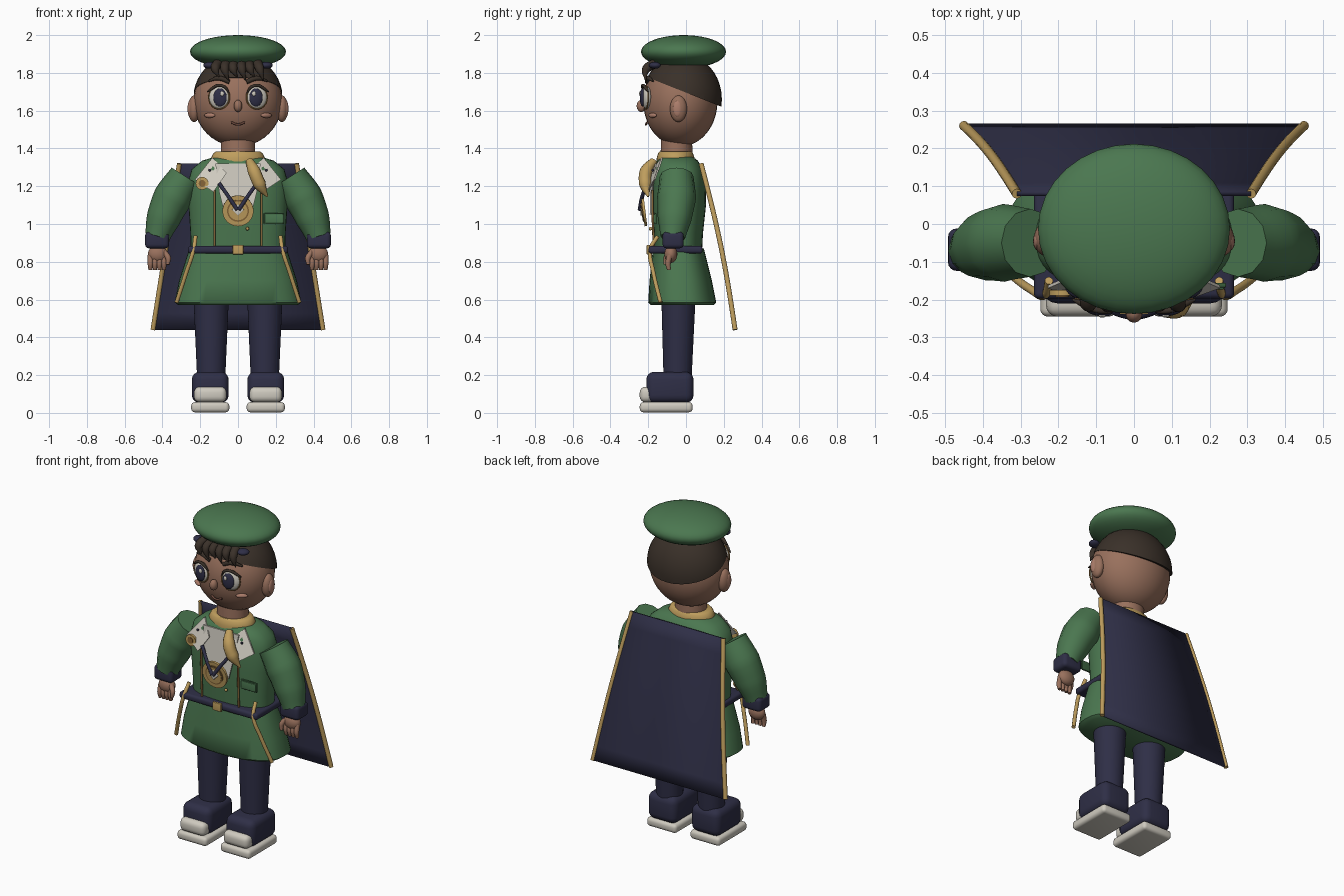
import bpy, bmesh, math
from mathutils import Matrix, Vector

if "Cube" in bpy.data.objects:
    bpy.data.objects.remove(bpy.data.objects["Cube"], do_unlink=True)


def material(name, *rgb):
    m = bpy.data.materials.new(name)
    m.use_nodes = True
    m.diffuse_color = (*rgb, 1)
    m.node_tree.nodes["Principled BSDF"].inputs["Base Color"].default_value = (*rgb, 1)
    return m


GREEN = material("coat green", .07, .185, .08)
MOSS = material("pocket green", .04, .11, .045)
NAVY = material("navy", .028, .028, .062)
SKIN = material("skin", .32, .165, .11)
BLUSH = material("blush", .42, .21, .15)
LIP = material("lip brown", .15, .065, .045)
HAIR = material("dark brown hair", .042, .03, .022)
GOLD = material("gold", .52, .34, .11)
BRONZE = material("bronze", .24, .13, .04)
WHITE = material("off white", .62, .59, .52)


def finish(name, mesh, mat, angle=40):
    mesh.materials.clear()
    mesh.materials.append(mat)
    mesh.shade_smooth()
    mesh.set_sharp_from_angle(angle=math.radians(angle))
    ob = bpy.data.objects.new(name, mesh)
    bpy.context.collection.objects.link(ob)
    return ob


def from_bm(name, bm, mat, angle=40):
    bmesh.ops.recalc_face_normals(bm, faces=bm.faces)
    mesh = bpy.data.meshes.new(name)
    bm.to_mesh(mesh)
    bm.free()
    return finish(name, mesh, mat, angle)


def ball(name, mat, loc, radii, cut=None, tilt=0):
    bm = bmesh.new()
    bmesh.ops.create_uvsphere(bm, u_segments=32, v_segments=20, radius=1)
    m = Matrix.Translation(loc) @ Matrix.Rotation(tilt, 4, "Z") @ Matrix.Diagonal((*radii, 1))
    bmesh.ops.transform(bm, matrix=m, verts=bm.verts)
    if cut:
        res = bmesh.ops.bisect_plane(bm, geom=bm.verts[:] + bm.edges[:] + bm.faces[:],
                                     plane_co=cut[0], plane_no=cut[1], clear_inner=True)
        bmesh.ops.edgeloop_fill(bm, edges=[e for e in res["geom_cut"]
                                           if isinstance(e, bmesh.types.BMEdge)])
    return from_bm(name, bm, mat)


def box(name, mat, loc, size, bevel=0, roll=0):
    bm = bmesh.new()
    bmesh.ops.create_cube(bm, size=1)
    bmesh.ops.scale(bm, vec=size, verts=bm.verts)
    if bevel:
        bmesh.ops.bevel(bm, geom=bm.edges[:], offset=bevel, segments=4, profile=.5, affect="EDGES")
    bmesh.ops.transform(bm, matrix=Matrix.Translation(loc) @ Matrix.Rotation(roll, 4, "Y"), verts=bm.verts)
    return from_bm(name, bm, mat)


def disc(name, mat, loc, r, depth, tilt=0, sides=32):
    bm = bmesh.new()
    bmesh.ops.create_cone(bm, cap_ends=True, segments=sides, radius1=r, radius2=r, depth=depth)
    m = Matrix.Translation(loc) @ Matrix.Rotation(math.pi / 2 + tilt, 4, "X")
    bmesh.ops.transform(bm, matrix=m, verts=bm.verts)
    return from_bm(name, bm, mat)


def loft(name, mat, rings, power=2, n=40):
    """Stack of (super)elliptical rings given as x, y, z, rx, ry."""
    bm = bmesh.new()
    loops = []
    for x, y, z, rx, ry in rings:
        loop = []
        for i in range(n):
            a = math.tau * i / n
            c, s = math.cos(a), math.sin(a)
            px = math.copysign(abs(c) ** (2 / power), c)
            py = math.copysign(abs(s) ** (2 / power), s)
            loop.append(bm.verts.new((x + rx * px, y + ry * py, z)))
        loops.append(loop)
    for a, b in zip(loops, loops[1:]):
        for i in range(n):
            bm.faces.new((a[i], a[(i + 1) % n], b[(i + 1) % n], b[i]))
    bm.faces.new(loops[0])
    bm.faces.new(loops[-1])
    return from_bm(name, bm, mat, 50)


def tube(name, mat, pts, r, radii=None, closed=False):
    cu = bpy.data.curves.new(name, "CURVE")
    cu.dimensions = "3D"
    cu.bevel_depth, cu.bevel_resolution, cu.resolution_u = r, 4, 6
    cu.use_fill_caps = True
    sp = cu.splines.new("BEZIER")
    sp.bezier_points.add(len(pts) - 1)
    sp.use_cyclic_u = closed
    for i, p in enumerate(pts):
        b = sp.bezier_points[i]
        b.co = p
        b.handle_left_type = b.handle_right_type = "AUTO"
        b.radius = radii[i] if radii else 1
    tmp = bpy.data.objects.new(name + " path", cu)
    bpy.context.collection.objects.link(tmp)
    mesh = bpy.data.meshes.new_from_object(tmp.evaluated_get(bpy.context.evaluated_depsgraph_get()))
    bpy.data.objects.remove(tmp, do_unlink=True)
    return finish(name, mesh, mat)


def plate(name, mat, pts, thick=.008):
    bm = bmesh.new()
    f = bm.faces.new([bm.verts.new(p) for p in pts])
    ext = bmesh.ops.extrude_face_region(bm, geom=[f])
    bmesh.ops.translate(bm, vec=(0, thick, 0),
                        verts=[v for v in ext["geom"] if isinstance(v, bmesh.types.BMVert)])
    return from_bm(name, bm, mat, 20)


# Head, hair and beret
ball("head", SKIN, (0, -.03, 1.65), (.235, .197, .24))
ball("hair_cap", HAIR, (0, -.02, 1.66), (.238, .21, .24), cut=((0, -.2, 1.775), (0, .155, .39)))
ball("beret", GREEN, (0, -.013, 1.912), (.254, .225, .088))
for i, x in enumerate((-.12, -.07, -.025, .02, .065, .115)):
    drop = .03 if i % 2 else .012
    tube("fringe_tuft", HAIR, [(x * .9, -.165, 1.85), (x, -.21, 1.82), (x + .02, -.215, 1.79 - drop)],
         .026, (1, .9, .1))
ball("nose", SKIN, (0, -.236, 1.625), (.022, .025, .032))
tube("mouth", LIP, [(-.036, -.205, 1.538), (0, -.212, 1.527), (.036, -.205, 1.538)], .006)
loft("neck", SKIN, [(0, -.05, 1.34, .092, .085), (0, -.05, 1.46, .09, .082)])

# Coat
loft("torso", GREEN, [(0, -.04, .86, .25, .125), (0, -.04, .95, .252, .13), (0, -.036, 1.1, .262, .142),
                      (0, -.036, 1.22, .265, .14), (0, -.04, 1.29, .245, .13), (0, -.045, 1.335, .19, .108),
                      (0, -.05, 1.36, .11, .08)], 2.5)
loft("coat_skirt", GREEN, [(0, -.02, .57, .315, .165), (0, -.02, .585, .335, .18), (0, -.028, .7, .312, .165),
                           (0, -.04, .87, .258, .135)], 2.5)
box("belt", NAVY, (0, -.055, .864), (.53, .285, .04), .015)
box("belt_buckle", GOLD, (0, -.2, .864), (.058, .016, .05), .004)
loft("collar_band", GOLD, [(0, -.055, 1.325, .14, .1), (0, -.055, 1.35, .142, .1), (0, -.055, 1.375, .13, .092),
                           (0, -.055, 1.385, .115, .084)])
box("pocket", MOSS, (.19, -.162, 1.028), (.108, .012, .058), .004)
box("pocket_flap", GREEN, (.19, -.167, 1.028), (.098, .012, .046), .004)

# Shirt front, scarf and medallion
plate("shirt_front", WHITE, [(-.12, -.165, 1.32), (.12, -.165, 1.32), (.1, -.19, 1.17), (.07, -.192, 1.05),
                             (-.07, -.192, 1.05), (-.1, -.19, 1.17)])
tube("scarf_tail", GOLD, [(.06, -.17, 1.335), (.085, -.21, 1.28), (.115, -.215, 1.21), (.155, -.2, 1.145)],
     .034, (.6, 1, 1, .15))
disc("medallion", GOLD, (0, -.222, 1.07), .082, .014, .12)
disc("medallion_ring", BRONZE, (0, -.226, 1.07), .058, .014, .12)
disc("medallion_center", GOLD, (0, -.229, 1.07), .05, .014, .12)
box("medallion_gem", WHITE, (0, -.235, 1.075), (.046, .012, .046), .004, math.pi / 4)
disc("brooch", GOLD, (-.19, -.182, 1.215), .034, .014)
disc("brooch_center", BRONZE, (-.19, -.186, 1.215), .018, .014)
ball("chest_button", GOLD, (.05, -.188, .975), (.009, .009, .009))

# Cape with gold edging


def cape_point(u, t):
    return Vector((u * (.31 + .14 * t), .08 + .18 * t + .015 * math.sin(math.pi * t), 1.32 - .88 * t))


bm = bmesh.new()
rows = [[bm.verts.new(cape_point(u, t / 10)) for u in (-1, 0, 1)] for t in range(11)]
for a, b in zip(rows, rows[1:]):
    for i in range(2):
        bm.faces.new((a[i], a[i + 1], b[i + 1], b[i]))
cape = from_bm("cape", bm, NAVY)
solid = cape.modifiers.new("thickness", "SOLIDIFY")
solid.thickness, solid.offset = .012, 0

# Paired parts
for s, side in ((1, "left_"), (-1, "right_")):
    def P(x, y, z):
        return (s * x, y, z)

    tube(side + "cape_edge", GOLD, [cape_point(s, t / 5) for t in range(6)], .013)

    # Face
    ball(side + "ear", SKIN, P(.232, -.04, 1.61), (.033, .045, .07))
    ball(side + "ear_inner", BLUSH, P(.256, -.045, 1.61), (.011, .024, .042))
    ball(side + "eye_white", WHITE, P(.1, -.209, 1.67), (.054, .024, .06), tilt=s * .2)
    ball(side + "eye_iris", NAVY, P(.095, -.23, 1.67), (.036, .013, .048), tilt=s * .2)
    ball(side + "eye_glint", WHITE, P(.084, -.243, 1.69), (.01, .005, .013))
    tube(side + "eye_rim", BRONZE, [P(.1 + .054 * math.cos(a * math.pi / 4),
                                      -.212 + .012 * math.cos(a * math.pi / 4),
                                      1.67 + .06 * math.sin(a * math.pi / 4)) for a in range(8)], .004, closed=True)
    tube(side + "upper_lash", HAIR, [P(.046, -.222, 1.69), P(.07, -.23, 1.725), P(.105, -.226, 1.734),
                                     P(.14, -.21, 1.715), P(.162, -.2, 1.7)], .008, (.5, 1, 1, 1, .4))
    tube(side + "eyebrow", HAIR, [P(.045, -.206, 1.752), P(.1, -.2, 1.772), P(.155, -.175, 1.757)],
         .013, (.9, 1, .4))
    ball(side + "cheek", BLUSH, P(.15, -.177, 1.575), (.034, .012, .013), tilt=s * .6)
    ball(side + "hat_band_knot", NAVY, P(.15, -.165, 1.84), (.035, .03, .018), tilt=s * .6)

    # Arm, cuff and hand
    tube(side + "sleeve", GREEN, [P(.275, -.05, 1.25), P(.345, -.05, 1.14), P(.395, -.06, 1.03),
                                  P(.428, -.07, .93)], .1, (.9, 1.03, .9, .66))
    box(side + "cuff", NAVY, P(.428, -.068, .915), (.128, .112, .088), .022)
    ball(side + "palm", SKIN, P(.425, -.08, .84), (.052, .034, .046))
    for i in range(4):
        x = .392 + i * .024
        tube(side + "finger", SKIN, [P(x, -.085, .835), P(x, -.095, .79), P(x, -.09, .757)],
             .0145, (1, 1, .7))
    tube(side + "thumb", SKIN, [P(.39, -.09, .85), P(.37, -.105, .82), P(.372, -.11, .785)], .015, (1, 1, .6))

    # Coat trimmings
    plate(side + "lapel", WHITE, [P(.135, -.13, 1.352), P(.228, -.17, 1.235), P(.13, -.205, 1.17),
                                  P(.06, -.195, 1.27)])
    ball(side + "lapel_stud", NAVY, P(.15, -.176, 1.285), (.007, .007, .007))
    tube(side + "medallion_ribbon", NAVY, [P(.1, -.205, 1.215), P(.05, -.232, 1.145), P(.004, -.246, 1.075)], .01)
    tube(side + "coat_piping", BRONZE, [P(.125, -.178, 1.18), P(.125, -.176, 1.03), P(.125, -.17, .88)], .006)
    tube(side + "skirt_trim", GOLD, [P(.225, -.15, .935), P(.235, -.188, .865), P(.275, -.172, .74),
                                     P(.325, -.135, .585)], .011)

    # Leg and shoe
    loft(side + "trouser_leg", NAVY, [P(.142, -.045, .15) + (.073, .073), P(.142, -.04, .6) + (.093, .09)])
    box(side + "shoe_upper", NAVY, P(.147, -.085, .135), (.195, .25, .165), .042)
    box(side + "shoe_toe_cap", WHITE, P(.147, -.2, .097), (.172, .09, .082), .03)
    box(side + "shoe_sole", WHITE, P(.147, -.105, .03), (.202, .28, .054), .02)
